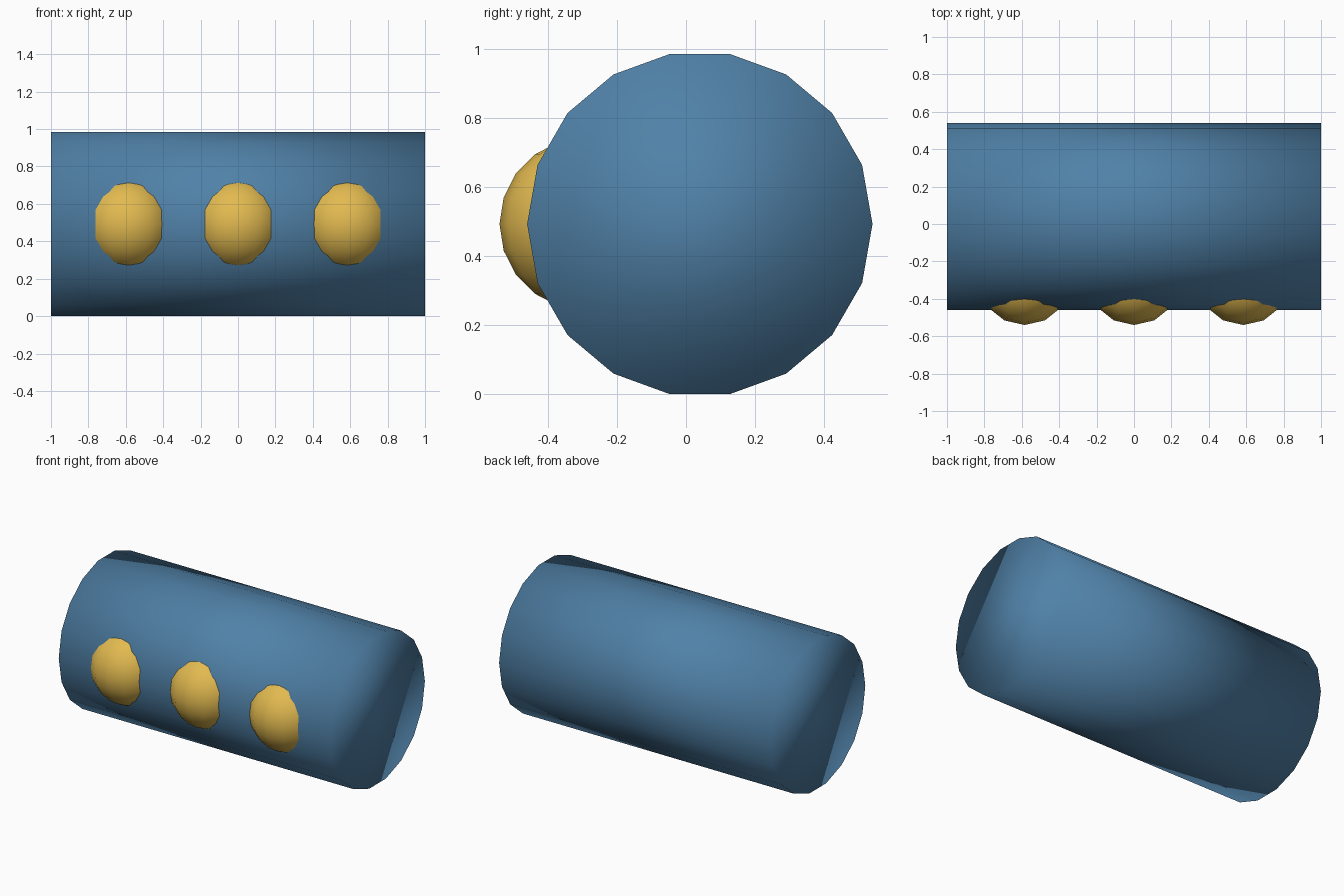
import bpy
from math import radians, cos

if "Cube" in bpy.data.objects:
    bpy.data.objects.remove(bpy.data.objects["Cube"], do_unlink=True)


def make_material(name, color):
    mat = bpy.data.materials.new(name)
    mat.use_nodes = True
    mat.diffuse_color = color
    mat.node_tree.nodes["Principled BSDF"].inputs["Base Color"].default_value = color
    return mat


def finish(name, mat):
    obj = bpy.context.object
    obj.name = name
    obj.data.materials.append(mat)
    # Smooth everywhere, end caps included
    for poly in obj.data.polygons:
        poly.use_smooth = True
    return obj


blue = make_material("steel_blue", (0.08, 0.22, 0.39, 1))
yellow = make_material("golden_yellow", (0.76, 0.49, 0.08, 1))

SIDES = 18
RADIUS = 0.5
MID_Z = RADIUS * cos(radians(180 / SIDES))

# Lying barrel: flat facets at top and bottom, ridges at front and back
bpy.ops.mesh.primitive_cylinder_add(
    vertices=SIDES, radius=RADIUS, depth=2,
    location=(0, 0.04, MID_Z), rotation=(0, radians(90), 0))
finish("barrel", blue)

# Row of round windows sunk into the front
for name, x in (("right", -0.585), ("middle", 0), ("left", 0.585)):
    bpy.ops.mesh.primitive_uv_sphere_add(
        segments=14, ring_count=10, radius=0.25, location=(x, -0.29, MID_Z))
    finish(f"{name}_window", yellow)
